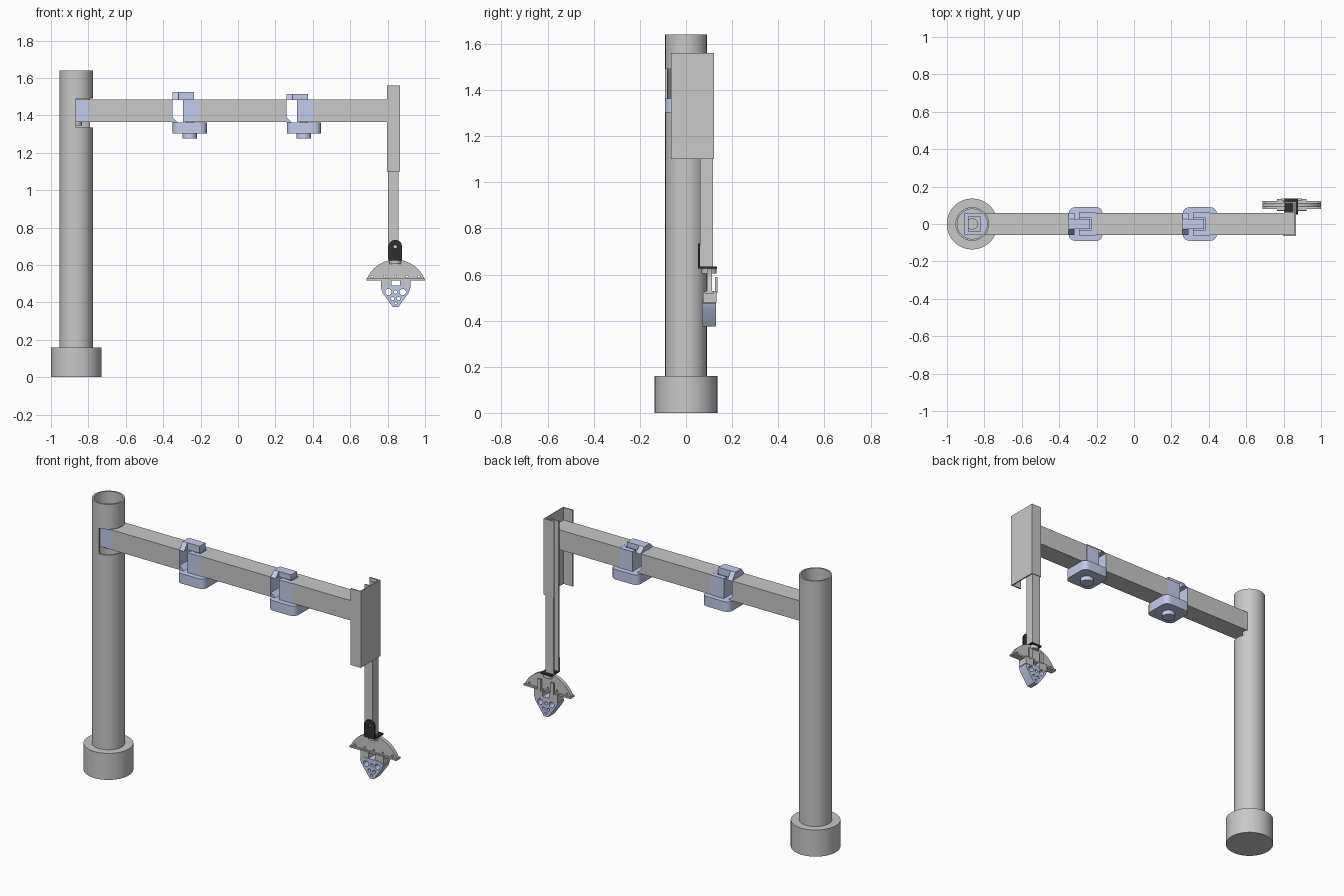
import bpy, bmesh, math
from mathutils import Vector

if "Cube" in bpy.data.objects:
    bpy.data.objects.remove(bpy.data.objects["Cube"], do_unlink=True)


def material(name, rgb):
    m = bpy.data.materials.new(name)
    m.use_nodes = True
    m.diffuse_color = (*rgb, 1)
    m.node_tree.nodes["Principled BSDF"].inputs["Base Color"].default_value = (*rgb, 1)
    return m


GREY = material("steel grey", (0.58, 0.58, 0.58))
BLUE = material("pale blue", (0.55, 0.6, 0.8))
BLACK = material("black", (0.03, 0.03, 0.03))


def prism(name, pts, axis, lo, hi, mat):
    """Extrude a 2D outline along an axis; points are the other two axes in order."""
    bm = bmesh.new()
    place = {"x": lambda a, b: (lo, a, b), "y": lambda a, b: (a, lo, b),
             "z": lambda a, b: (a, b, lo)}[axis]
    face = bm.faces.new([bm.verts.new(place(a, b)) for a, b in pts])
    out = bmesh.ops.extrude_face_region(bm, geom=[face])
    step = Vector([(hi - lo) * (axis == k) for k in "xyz"])
    bmesh.ops.translate(bm, vec=step,
                        verts=[v for v in out["geom"] if isinstance(v, bmesh.types.BMVert)])
    bmesh.ops.recalc_face_normals(bm, faces=bm.faces)
    mesh = bpy.data.meshes.new(name)
    bm.to_mesh(mesh)
    bm.free()
    mesh.materials.append(mat)
    ob = bpy.data.objects.new(name, mesh)
    bpy.context.collection.objects.link(ob)
    return ob


def box(name, x0, x1, y0, y1, z0, z1, mat):
    return prism(name, [(x0, y0), (x1, y0), (x1, y1), (x0, y1)], "z", z0, z1, mat)


def arc(a, b, r, start=0, end=360, n=48):
    steps = n if end - start == 360 else n + 1
    angles = [math.radians(start + (end - start) * i / n) for i in range(steps)]
    return [(a + r * math.cos(t), b + r * math.sin(t)) for t in angles]


def select(ob):
    bpy.ops.object.select_all(action="DESELECT")
    ob.select_set(True)
    bpy.context.view_layer.objects.active = ob


def cut(ob, cutter):
    cutter.hide_render = True
    mod = ob.modifiers.new("cut", "BOOLEAN")
    mod.operation, mod.solver, mod.object = "DIFFERENCE", "EXACT", cutter
    select(ob)
    bpy.ops.object.modifier_apply(modifier=mod.name)
    bpy.data.objects.remove(cutter, do_unlink=True)


def smooth(ob):
    select(ob)
    bpy.ops.object.shade_smooth_by_angle(angle=math.radians(30))


def channel(name, x0, x1, y0, y1, z0, z1, t):
    """Folded sheet with its web on +x and its open side on -x."""
    return prism(name, [(x0, y0), (x1, y0), (x1, y1), (x0, y1), (x0, y1 - t),
                        (x1 - t, y1 - t), (x1 - t, y0 + t), (x0, y0 + t)], "z", z0, z1, GREY)


# Base and hollow post with a slot for the arm
PX = -0.865
smooth(prism("base", arc(PX, 0, 0.136, n=64), "z", 0, 0.16, GREY))
post = prism("post", arc(PX, 0, 0.09, n=64), "z", 0.15, 1.64, GREY)
cut(post, prism("bore", arc(PX, 0, 0.08, n=64), "z", 0.17, 1.7, GREY))
cut(post, box("front_slot", PX, -0.7, -0.2, 0, 1.335, 1.49, GREY))
cut(post, box("back_slot", -0.79, -0.7, -0.2, 0.2, 1.335, 1.49, GREY))
smooth(post)

# Shoulder fork inside the post
fork = box("shoulder_fork", -0.905, -0.8, -0.06, 0.06, 1.365, 1.485, BLUE)
cut(fork, box("fork_gap", -0.885, -0.82, -0.04, 0.04, 1.3, 1.6, GREY))
smooth(prism("shoulder_pin", arc(PX, 0, 0.03), "z", 1.345, 1.475, GREY))

# Three arm tubes
for i, (x0, x1) in enumerate([(-0.805, -0.356), (-0.21, 0.256), (0.4, 0.86)]):
    box(f"arm_tube_{i + 1}", x0, x1, -0.06, 0.06, 1.365, 1.485, GREY)


def joint(n, c, top):
    """Powered hinge centred on x = c."""
    x0 = c - 0.092
    # Plug in the end of the previous tube
    box(f"joint_{n}_plug", x0 - 0.006, x0, -0.06, 0.06, 1.365, 1.485, BLUE)
    # Motor housing with rounded corners
    r, hx, hy = 0.035, 0.091, 0.09
    outline = []
    for k, (sx, sy) in enumerate([(1, 1), (-1, 1), (-1, -1), (1, -1)]):
        outline += arc(c + sx * (hx - r), sy * (hy - r), r, 90 * k, 90 * k + 90, 6)
    smooth(prism(f"joint_{n}_motor_housing", outline, "z", 1.303, 1.363, BLUE))
    smooth(prism(f"joint_{n}_motor_cap", arc(c, 0, 0.038, n=32), "z", 1.277, 1.31, BLUE))
    # Corner gusset on the housing
    prism(f"joint_{n}_gusset", [(x0, 1.362), (x0 + 0.028, 1.362), (x0, 1.39)],
          "y", -0.055, 0.055, BLUE)
    # Sloped saddle and tongue above
    prism(f"joint_{n}_saddle", [(-0.06, 1.483), (0.06, 1.483), (0.028, top), (-0.028, top)],
          "x", x0, x0 + 0.032, BLUE)
    box(f"joint_{n}_tongue", x0 + 0.03, c + 0.022, -0.028, 0.028, 1.483, top, BLUE)
    # Knuckle in the start of the next tube, with a relief for the pin
    knuckle = box(f"joint_{n}_knuckle", c - 0.037, c + 0.053, -0.061, 0.061, 1.364, 1.484, BLUE)
    cut(knuckle, box("relief", c - 0.1, c + 0.03, -0.032, 0.032, 1.465, 1.6, GREY))
    smooth(prism(f"joint_{n}_pin", arc(c, 0, 0.02, n=24), "z", 1.36, 1.49, GREY))


joint(1, -0.258, 1.525)
joint(2, 0.352, 1.515)

# Vertical slide
channel("slide_channel", 0.797, 0.865, -0.065, 0.121, 1.1, 1.56, 0.008)
channel("slide_bar", 0.802, 0.857, 0.06, 0.117, 0.63, 1.54, 0.008)

# Black angle bracket
CX = 0.841
upright = prism("bracket_upright", [(CX - 0.036, 0.625), (CX + 0.036, 0.625)]
                + arc(CX, 0.698, 0.036, 0, 180, 16), "y", 0.051, 0.06, BLACK)
cut(upright, prism("bolt_hole", arc(CX, 0.698, 0.009, n=16), "y", 0, 0.1, BLACK))
smooth(upright)
box("bracket_foot", CX - 0.036, CX + 0.036, 0.051, 0.135, 0.625, 0.634, BLACK)
smooth(prism("swivel_disc", arc(CX, 0.1, 0.032, n=32), "z", 0.605, 0.626, GREY))

# Curved gripper plate with its flanges
MX, MY = 0.843, 0.101
plate = prism("gripper_plate", arc(MX, 0.461, 0.167, 20.5, 159.5, 32),
              "y", MY - 0.011, MY + 0.011, GREY)
for dx in (-0.125, -0.06, 0, 0.06, 0.125):
    cut(plate, prism("rivet_hole", arc(MX + dx, 0.538, 0.006, n=12), "y", 0, 0.3, GREY))
smooth(plate)
box("gripper_flange", MX - 0.157, MX + 0.157, 0.081, 0.122, 0.518, 0.528, GREY)

# Mounting tabs and rear prongs
for side, s in (("right", -1), ("left", 1)):
    xa, xb = sorted((MX + s * 0.022, MX + s * 0.078))
    box(f"{side}_tab", xa, xb, 0.073, 0.133, 0.478, 0.526, GREY)
    xa, xb = sorted((MX + s * 0.032, MX + s * 0.054))
    box(f"{side}_prong", xa, xb, 0.125, 0.136, 0.52, 0.59, GREY)

# Tapered tool head with lightening holes
head = prism("tool_head", [(MX - 0.055, 0.49), (MX + 0.055, 0.49), (MX + 0.078, 0.475),
                           (MX + 0.07, 0.452), (MX + 0.014, 0.374), (MX - 0.014, 0.374),
                           (MX - 0.07, 0.452), (MX - 0.078, 0.475)],
             "y", 0.07, 0.131, BLUE)
for dx, z, r in [(-0.038, 0.455, 0.017), (0.038, 0.455, 0.017), (0, 0.455, 0.009),
                 (-0.016, 0.42, 0.009), (0.016, 0.42, 0.009), (0, 0.395, 0.007)]:
    cut(head, prism("lightening_hole", arc(MX + dx, z, r, n=20), "y", 0, 0.3, BLUE))
smooth(head)
